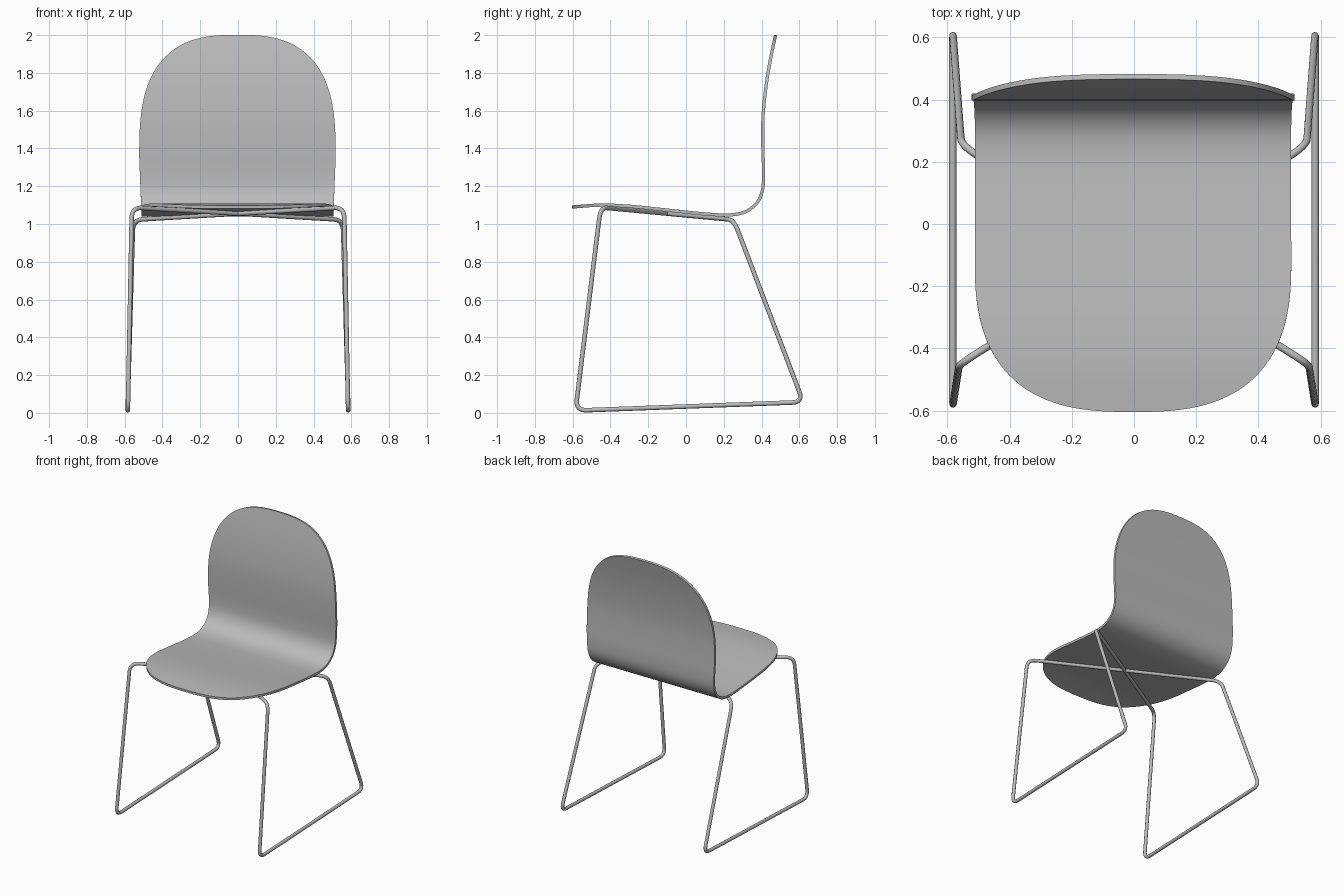
import bpy
import bmesh
import math
from mathutils import Vector

cube = bpy.data.objects.get("Cube")
if cube:
    bpy.data.objects.remove(cube, do_unlink=True)

grey = bpy.data.materials.new("plain grey")
grey.use_nodes = True
colour = (0.5, 0.5, 0.5, 1)
grey.diffuse_color = colour
grey.node_tree.nodes["Principled BSDF"].inputs["Base Color"].default_value = colour


def make_active(obj):
    bpy.ops.object.select_all(action="DESELECT")
    obj.select_set(True)
    bpy.context.view_layer.objects.active = obj


def spline_point(points, s):
    """Catmull-Rom position along the points, with s from 0 to 1."""
    last = len(points) - 1
    i = min(int(s * last), last - 1)
    t = s * last - i
    b, c = points[i], points[i + 1]
    a = points[i - 1] if i > 0 else 2 * b - c
    d = points[i + 2] if i + 2 <= last else 2 * c - b
    return 0.5 * (2 * b + (c - a) * t + (2 * a - 5 * b + 4 * c - d) * t ** 2
                  + (3 * b - a - 3 * c + d) * t ** 3)


def rounded_end(t, power):
    t = min(max(t, 0), 0.9999)
    return (1 - t ** power) ** 0.37


# Bent shell: side profile (y, z) swept across a rounded outline
profile = [Vector(p) for p in (
    (-0.604, 1.09), (-0.45, 1.1), (-0.3, 1.094), (-0.15, 1.079), (0, 1.063),
    (0.13, 1.051), (0.23, 1.048), (0.31, 1.063), (0.37, 1.105), (0.403, 1.17),
    (0.411, 1.26), (0.407, 1.4), (0.407, 1.55), (0.42, 1.7), (0.443, 1.85),
    (0.474, 2.0))]
ROWS, COLS = 110, 24


def half_width(y, z):
    blend = min(max((z - 1.05) / 0.3, 0), 1)
    width = 0.508 + 0.012 * blend
    return width * rounded_end((-0.1 - y) / 0.504, 2.7) * rounded_end((z - 1.35) / 0.65, 2.9)


bm = bmesh.new()
grid = []
for r in range(ROWS + 1):
    y, z = spline_point(profile, (1 - math.cos(math.pi * r / ROWS)) / 2)
    w = half_width(y, z)
    grid.append([bm.verts.new((w * (2 * c / COLS - 1) - 0.003, y, z))
                 for c in range(COLS + 1)])
for low, high in zip(grid, grid[1:]):
    for c in range(COLS):
        bm.faces.new((low[c], low[c + 1], high[c + 1], high[c]))
mesh = bpy.data.meshes.new("seat_shell")
bm.to_mesh(mesh)
bm.free()
shell = bpy.data.objects.new("seat_shell", mesh)
bpy.context.collection.objects.link(shell)
mesh.materials.append(grey)
make_active(shell)
solid = shell.modifiers.new("thickness", "SOLIDIFY")
solid.thickness = 0.017
solid.offset = 0
bpy.ops.object.modifier_apply(modifier=solid.name)
bpy.ops.object.shade_smooth_by_angle(angle=math.radians(40))

# Sled frame: one closed rod, crossing under the seat
front_top, front_foot = Vector((0.562, -0.452, 1.088)), Vector((0.583, -0.585, 0.012))
rear_foot, rear_top = Vector((0.583, 0.621, 0.057)), Vector((0.555, 0.253, 1.022))
side = [front_top, front_foot, rear_foot, rear_top]
corners = side + [Vector((-p.x, p.y, p.z)) for p in side]


def rounded_loop(points, reach, steps=8):
    path = []
    for i, corner in enumerate(points):
        before = points[i - 1]
        after = points[(i + 1) % len(points)]
        start = corner + (before - corner).normalized() * reach
        end = corner + (after - corner).normalized() * reach
        for k in range(steps + 1):
            t = k / steps
            path.append(start.lerp(corner, t).lerp(corner.lerp(end, t), t))
    return path


curve = bpy.data.curves.new("sled_frame", "CURVE")
curve.dimensions = "3D"
curve.bevel_depth = 0.012
curve.bevel_resolution = 4
path = rounded_loop(corners, 0.06)
rod = curve.splines.new("POLY")
rod.points.add(len(path) - 1)
for point, position in zip(rod.points, path):
    point.co = (*position, 1)
rod.use_cyclic_u = True
curve.materials.append(grey)
frame = bpy.data.objects.new("sled_frame", curve)
bpy.context.collection.objects.link(frame)
make_active(frame)
bpy.ops.object.convert(target="MESH")
bpy.ops.object.shade_smooth_by_angle(angle=math.radians(60))
